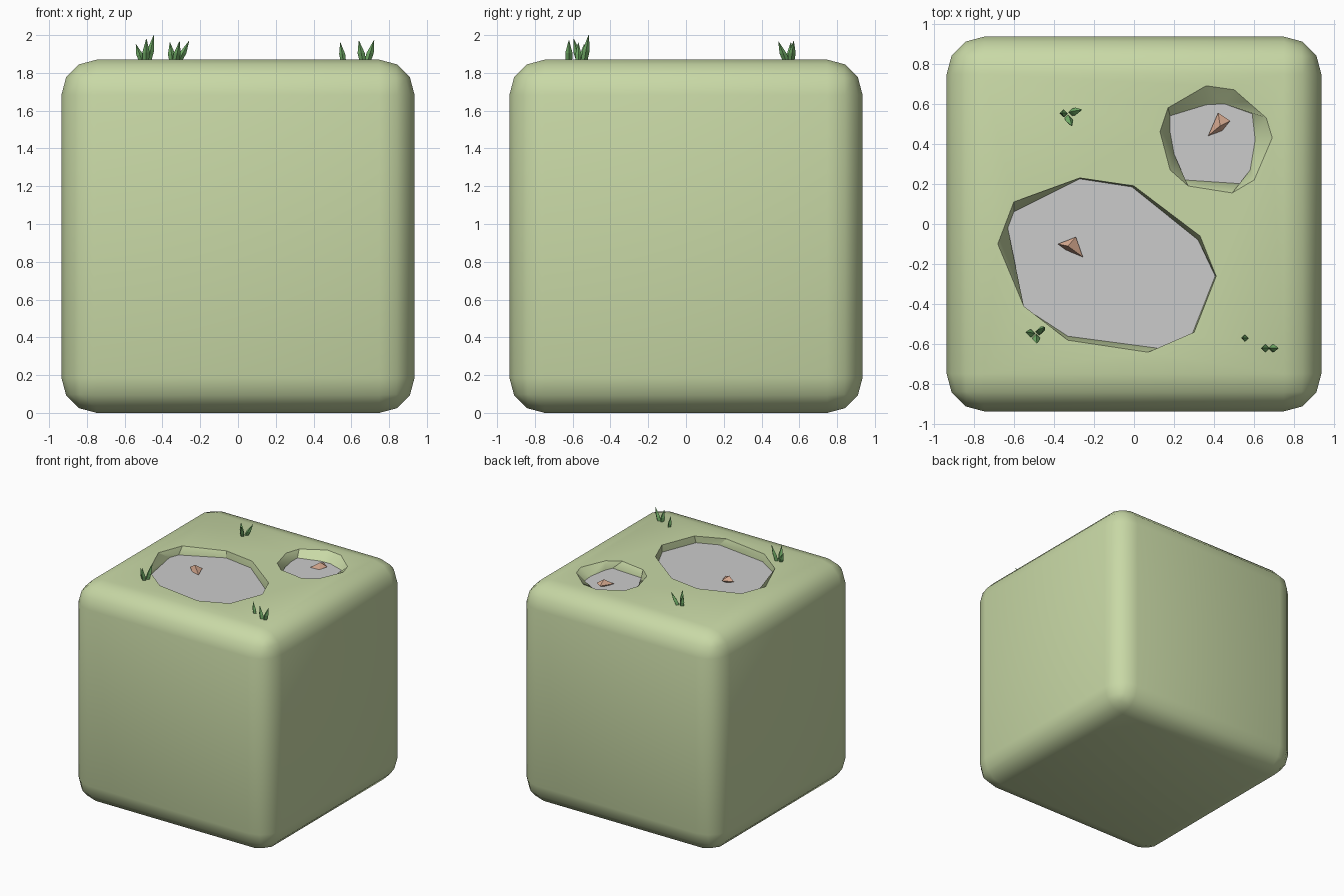
import bpy, bmesh
from mathutils import Vector

if "Cube" in bpy.data.objects:
    bpy.data.objects.remove(bpy.data.objects["Cube"])

TOP, WATER = 1.87, 1.812


def material(name, rgb):
    m = bpy.data.materials.new(name)
    m.diffuse_color = (*rgb, 1)
    m.use_nodes = True
    m.node_tree.nodes["Principled BSDF"].inputs["Base Color"].default_value = m.diffuse_color
    return m


GRASS_GROUND = material("pale_green", (0.58, 0.69, 0.38))
BLADE = material("blade_green", (0.17, 0.43, 0.14))
STONE = material("tan_stone", (0.68, 0.40, 0.28))


def finish(name, bm, mat=None):
    bmesh.ops.recalc_face_normals(bm, faces=bm.faces)
    me = bpy.data.meshes.new(name)
    bm.to_mesh(me)
    bm.free()
    ob = bpy.data.objects.new(name, me)
    bpy.context.collection.objects.link(ob)
    if mat:
        me.materials.append(mat)
    return ob


def loft(bm, rings):
    """Closed solid through rings of equal point count."""
    vs = [[bm.verts.new(p) for p in r] for r in rings]
    n = len(vs[0])
    for a, b in zip(vs, vs[1:]):
        for i in range(n):
            j = (i + 1) % n
            bm.faces.new((a[i], a[j], b[j], b[i]))
    bm.faces.new(vs[0])
    bm.faces.new(vs[-1])


# rounded block of ground
bm = bmesh.new()
bmesh.ops.create_cube(bm, size=TOP)
bmesh.ops.translate(bm, verts=bm.verts, vec=(0, 0, TOP / 2))
bmesh.ops.bevel(bm, geom=bm.edges[:], offset=0.187, segments=3, profile=0.5,
                affect='EDGES')
block = finish("ground_block", bm, GRASS_GROUND)

# ponds: rim outline on the ground, outline at water level
PONDS = {
    "large_pond": (
        [(-.68, -.10), (-.60, .11), (-.27, .23), (0, .19), (.33, -.06),
         (.41, -.26), (.30, -.54), (.07, -.64), (-.33, -.58), (-.55, -.41)],
        [(-.63, -.02), (-.60, .06), (-.27, .225), (-.01, .185), (.32, -.08),
         (.405, -.26), (.29, -.55), (.12, -.62), (-.33, -.56), (-.56, -.41)]),
    "small_pond": (
        [(.13, .46), (.17, .58), (.36, .69), (.50, .67), (.66, .53),
         (.69, .43), (.60, .22), (.49, .155), (.27, .19), (.18, .27)],
        [(.18, .46), (.18, .54), (.36, .595), (.45, .60), (.59, .55),
         (.605, .42), (.58, .27), (.55, .20), (.25, .22), (.20, .35)]),
}
for name, (rim, inner) in PONDS.items():
    bm = bmesh.new()
    loft(bm, [[(x, y, z) for x, y in pts] for pts, z in
              ((rim, TOP + .2), (rim, TOP), (inner, WATER), (inner, WATER - .06))])
    cutter = finish(name + "_cutter", bm)
    cutter.hide_render = True
    cutter.hide_set(True)
    mod = block.modifiers.new(name, 'BOOLEAN')
    mod.operation, mod.solver, mod.object = 'DIFFERENCE', 'EXACT', cutter
    # flat water surface
    bm = bmesh.new()
    bm.faces.new([bm.verts.new((x, y, WATER)) for x, y in inner])
    bm.faces[:]
    bm.normal_update()
    for f in bm.faces:
        if f.normal.z < 0:
            f.normal_flip()
    me = bpy.data.meshes.new(name + "_water")
    bm.to_mesh(me)
    bm.free()
    bpy.context.collection.objects.link(bpy.data.objects.new(name + "_water", me))

# bake the cuts, then smooth the rounded edges
bpy.context.view_layer.update()
baked = bpy.data.meshes.new_from_object(
    block.evaluated_get(bpy.context.evaluated_depsgraph_get()))
block.modifiers.clear()
block.data = baked
bpy.context.view_layer.objects.active = block
block.select_set(True)
bpy.ops.object.shade_smooth_by_angle(angle=0.6)
block.select_set(False)


# pointed stones lying in the water
def stone(name, points):
    bm = bmesh.new()
    for p in points:
        bm.verts.new(p)
    bmesh.ops.convex_hull(bm, input=bm.verts)
    finish(name, bm, STONE)


stone("large_pond_stone", [(-.38, -.10, 1.83), (-.29, -.065, 1.83), (-.255, -.165, 1.82),
                           (-.34, -.13, 1.81), (-.33, -.11, 1.865), (-.31, -.10, 1.80)])
stone("small_pond_stone", [(.42, .555, 1.83), (.48, .515, 1.825), (.44, .465, 1.81),
                           (.37, .44, 1.82), (.43, .49, 1.86), (.42, .50, 1.80)])


# grass tufts: four-sided blades swelling slightly, then tapering to a tip
def tuft(name, base, tips, r=0.02):
    bm = bmesh.new()
    for tip in tips:
        b, t = Vector((*base, TOP - .02)), Vector(tip)
        b.x += (t.x - b.x) * .25
        b.y += (t.y - b.y) * .25
        mid = b.lerp(t, .45)
        rings = []
        for c, k in ((b, .7), (mid, .8), (t, .06)):
            rings.append([c + Vector(d) * r * k for d in
                          ((1, 0, 0), (0, 1, 0), (-1, 0, 0), (0, -1, 0))])
        loft(bm, rings)
    finish(name, bm, BLADE)


tuft("grass_front_left", (-.49, -.55),
     [(-.54, -.54, 1.95), (-.485, -.595, 1.98), (-.445, -.515, 2.0)], .024)
tuft("grass_back_left", (-.34, .55),
     [(-.36, .555, 1.96), (-.31, .49, 1.965), (-.26, .57, 1.968)], .024)
tuft("grass_front_right_small", (.565, -.57), [(.542, -.57, 1.96)])
tuft("grass_front_right", (.67, -.62), [(.64, -.62, 1.97), (.72, -.62, 1.972)], .024)
